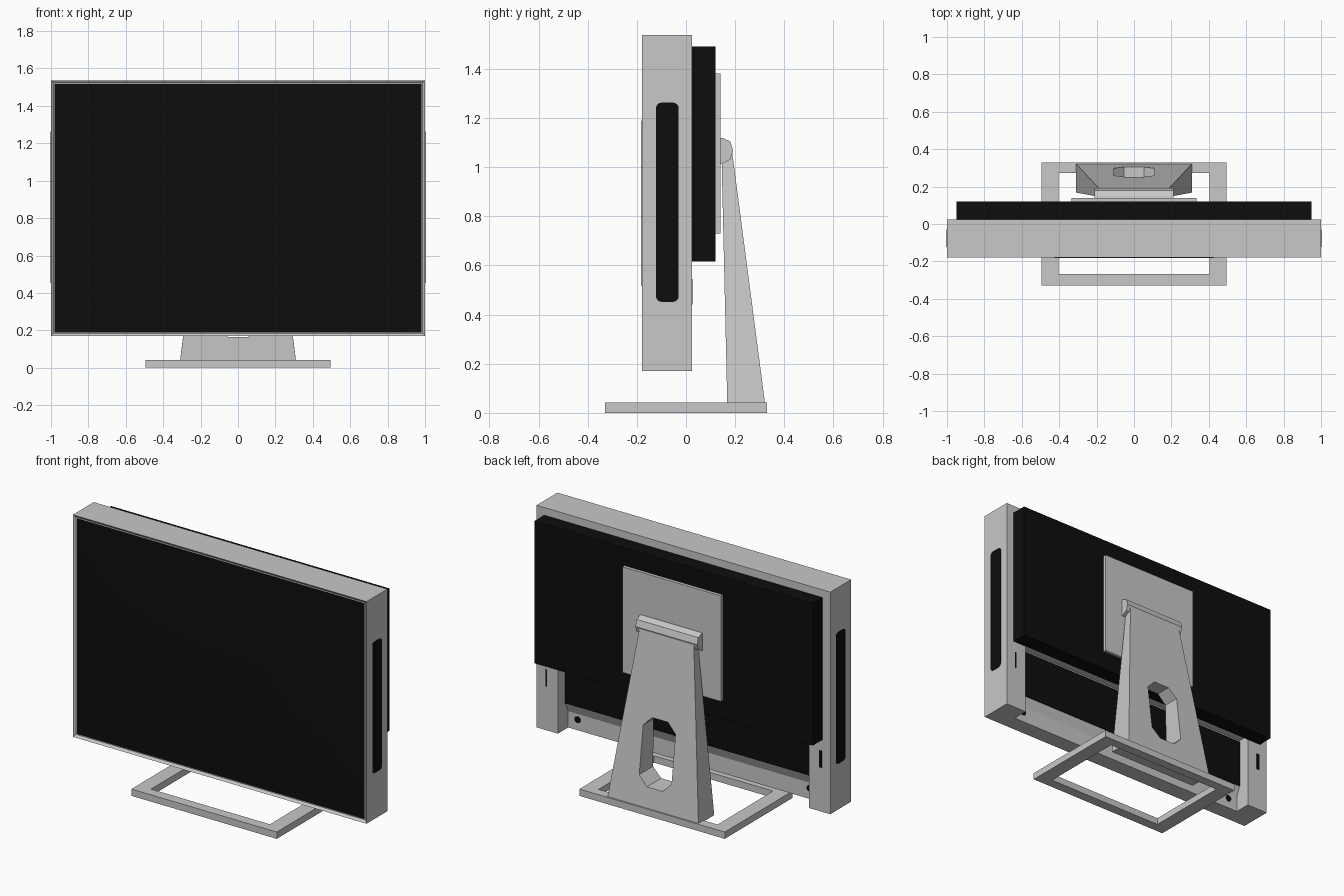
import bpy, bmesh, math
from mathutils import Vector

if "Cube" in bpy.data.objects:
    bpy.data.objects.remove(bpy.data.objects["Cube"])


def material(name, v):
    m = bpy.data.materials.new(name)
    m.diffuse_color = (v, v, v, 1)
    m.use_nodes = True
    m.node_tree.nodes["Principled BSDF"].inputs["Base Color"].default_value = m.diffuse_color
    return m


GREY = material("light_grey", 0.58)
BLACK = material("black", 0.004)


def finish(name, bm, mat):
    bmesh.ops.recalc_face_normals(bm, faces=bm.faces)
    me = bpy.data.meshes.new(name)
    bm.to_mesh(me)
    bm.free()
    me.materials.append(mat)
    ob = bpy.data.objects.new(name, me)
    bpy.context.collection.objects.link(ob)
    return ob


def prism(name, pts, axis, lo, hi, mat):
    """Extrude a 2D outline along axis x (pts y,z), y (pts x,z) or z (pts x,y)."""
    bm = bmesh.new()

    def place(p, t):
        c = list(p)
        c.insert("xyz".index(axis), t)
        return bm.verts.new(c)
    a = [place(p, lo) for p in pts]
    b = [place(p, hi) for p in pts]
    bm.faces.new(a)
    bm.faces.new(b)
    for i in range(len(a)):
        j = (i + 1) % len(a)
        bm.faces.new((a[i], a[j], b[j], b[i]))
    return finish(name, bm, mat)


def box(name, x0, x1, y0, y1, z0, z1, mat):
    return prism(name, [(x0, y0), (x1, y0), (x1, y1), (x0, y1)], "z", z0, z1, mat)


def rounded(cx, cy, hw, hh, r, n):
    """Rectangle outline with rounded corners (n segments each)."""
    out = []
    for k, (sx, sy) in enumerate([(1, 1), (-1, 1), (-1, -1), (1, -1)]):
        for i in range(n + 1):
            t = math.pi / 2 * (k + i / n)
            out.append((cx + sx * (hw - r) + r * math.cos(t),
                        cy + sy * (hh - r) + r * math.sin(t)))
    return out


def cut(ob, cutter):
    mod = ob.modifiers.new("cut", "BOOLEAN")
    mod.operation = "DIFFERENCE"
    mod.solver = "EXACT"
    mod.object = cutter
    bpy.context.view_layer.objects.active = ob
    bpy.ops.object.modifier_apply(modifier=mod.name)
    bpy.data.objects.remove(cutter)


# casing with a sloping front bezel and a notch in the lower back
casing = box("casing", -1, 1, -0.178, 0.025, 0.17, 1.537, GREY)
bm = bmesh.new()
bm.from_mesh(casing.data)
front = min(bm.faces, key=lambda f: f.calc_center_median().y)
bmesh.ops.inset_region(bm, faces=[front], thickness=0.02)
for v in front.verts:
    v.co.y += 0.012
bm.to_mesh(casing.data)
bm.free()
notch = [(-0.075, 0.1), (-0.075, 0.27), (-0.05, 0.33), (-0.05, 0.64), (0.1, 0.64), (0.1, 0.1)]
cut(casing, prism("notch_cutter", notch, "x", -0.855, 0.855, GREY))

# screen glass, slightly bulged
bm = bmesh.new()
bmesh.ops.create_grid(bm, x_segments=16, y_segments=12, size=1)
for v in bm.verts:
    u, w = v.co.x, v.co.y
    v.co = Vector((0.98 * u, -0.167 - 0.014 * (1 - u ** 4) * (1 - w ** 4), 0.853 + 0.664 * w))
screen = finish("screen", bm, BLACK)
screen.data.shade_smooth()
if screen.data.polygons[0].normal.y > 0:
    screen.data.flip_normals()

# rear housing and the dark panel below it
box("rear_housing", -0.948, 0.948, 0.025, 0.121, 0.615, 1.49, BLACK)
box("lower_back_panel", -0.855, 0.855, -0.052, -0.045, 0.33, 0.63, BLACK)

# side grilles, back slots and round sockets
for s, side in ((-1, "left"), (1, "right")):
    prism(side + "_grille", rounded(-0.076, 0.857, 0.046, 0.405, 0.022, 4), "x",
          s * 0.996, s * 1.002, BLACK)
    w = 0.01 if s < 0 else 0.004
    box(side + "_slot", s * 0.933 - w, s * 0.933 + w, 0.021, 0.027, 0.44, 0.545, BLACK)
    prism(side + "_socket", rounded(s * 0.79, 0.235, 0.02, 0.02, 0.02, 4), "y",
          -0.079, -0.072, BLACK)

# mounting plate and hinge
box("mount_plate", -0.335, 0.335, 0.118, 0.14, 0.73, 1.38, GREY)
hinge = [(0.135, 1.12), (0.15, 1.118), (0.18, 1.105), (0.192, 1.066),
         (0.18, 1.03), (0.15, 1.015), (0.135, 1.01)]
prism("hinge", hinge, "x", -0.21, 0.21, GREY)

# tapered stand with an eight-sided cable hole
side = [(0.168, 0.035), (0.322, 0.035), (0.188, 1.06), (0.145, 1.03)]
stand = prism("stand", side, "x", -0.31, 0.31, GREY)
for v in stand.data.vertices:
    if v.co.z > 0.5:
        v.co.x *= 0.185 / 0.31
cut(stand, prism("hole_cutter", rounded(0, 0.367, 0.11, 0.203, 0.057, 1), "y", 0, 0.5, GREY))

# base frame
base = box("base_frame", -0.495, 0.495, -0.33, 0.33, 0, 0.042, GREY)
cut(base, box("base_cutter", -0.405, 0.405, -0.268, 0.272, -0.1, 0.2, GREY))
